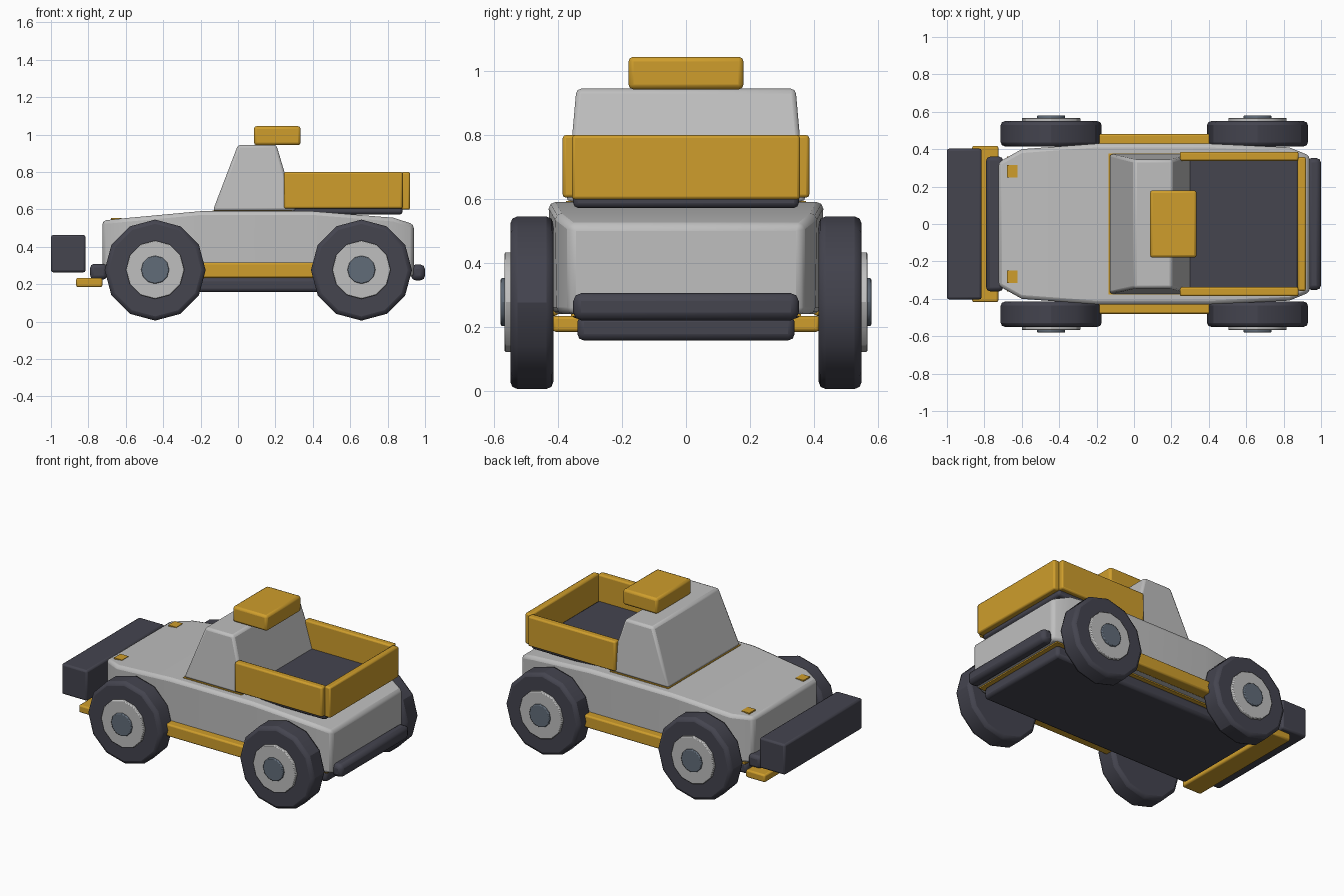
import bpy, bmesh, math
from mathutils import Matrix

if "Cube" in bpy.data.objects:
    bpy.data.objects.remove(bpy.data.objects["Cube"])


def material(name, rgb):
    m = bpy.data.materials.new(name)
    m.diffuse_color = (*rgb, 1)
    m.use_nodes = True
    m.node_tree.nodes["Principled BSDF"].inputs["Base Color"].default_value = m.diffuse_color
    return m


GREY = material("light grey paint", (0.52, 0.52, 0.52))
GOLD = material("gold paint", (0.62, 0.34, 0.025))
DARK = material("dark rubber", (0.058, 0.058, 0.078))
STEEL = material("blue steel", (0.12, 0.15, 0.19))


def finish(name, bm, mat, bevel=0.0, segments=2):
    """Turn a bmesh into a coloured object with softened edges."""
    bmesh.ops.recalc_face_normals(bm, faces=bm.faces)
    mesh = bpy.data.meshes.new(name)
    bm.to_mesh(mesh)
    bm.free()
    mesh.materials.append(mat)
    ob = bpy.data.objects.new(name, mesh)
    bpy.context.collection.objects.link(ob)
    if bevel:
        mod = ob.modifiers.new("soft edges", "BEVEL")
        mod.width, mod.segments = bevel, segments
        mod.limit_method, mod.angle_limit = "ANGLE", math.radians(30)
    return ob


def box(name, x, y, z, mat, bevel=0.01):
    bm = bmesh.new()
    bmesh.ops.create_cube(bm, size=1)
    for v in bm.verts:
        for i, (lo, hi) in enumerate((x, y, z)):
            v.co[i] = lo if v.co[i] < 0 else hi
    return finish(name, bm, mat, bevel)


def disc(name, x, y, z, radius, mat, bevel, sides=12):
    """Cylinder whose axis runs across the vehicle."""
    bm = bmesh.new()
    bmesh.ops.create_cone(bm, cap_ends=True, segments=sides, radius1=radius,
                          radius2=radius, depth=abs(y[1] - y[0]))
    bm.transform(Matrix.Translation((x, sum(y) / 2, z)) @ Matrix.Rotation(math.pi / 2, 4, "X"))
    ob = finish(name, bm, mat)
    mod = ob.modifiers.new("rim edge", "BEVEL")
    mod.width, mod.segments = bevel, 2
    mod.limit_method, mod.angle_limit = "ANGLE", math.radians(45)
    return ob


def loft(name, stations, mat, bevel):
    """Four-sided sections (x, z, half width bottom, half width top, z top)."""
    bm = bmesh.new()
    rings = [[bm.verts.new(p) for p in ((x, -b, z0), (x, b, z0), (x, t, z1), (x, -t, z1))]
             for x, z0, b, t, z1 in stations]
    for r, s in zip(rings, rings[1:]):
        for i in range(4):
            j = (i + 1) % 4
            bm.faces.new((r[i], r[j], s[j], s[i]))
    bm.faces.new(rings[0])
    bm.faces.new(rings[-1])
    return finish(name, bm, mat, bevel)


# Body tub, tapered towards both ends
loft("body", [(-0.725, 0.24, 0.33, 0.33, 0.54), (-0.60, 0.24, 0.40, 0.40, 0.553),
              (-0.20, 0.24, 0.425, 0.43, 0.59), (0.40, 0.24, 0.425, 0.43, 0.59),
              (0.83, 0.24, 0.405, 0.41, 0.555), (0.94, 0.24, 0.365, 0.365, 0.52)], GREY, 0.02)
box("underbody_trim", (-0.68, 0.90), (-0.36, 0.36), (0.232, 0.25), GOLD, 0)
box("chassis", (-0.68, 0.88), (-0.34, 0.34), (0.157, 0.235), DARK, 0.02)

# Cab
bm = bmesh.new()
bmesh.ops.create_cube(bm, size=1)
for v in bm.verts:
    top, front = v.co.z > 0, v.co.x < 0
    half = 0.343 if top else 0.375
    v.co = ((0.0 if front else 0.205) if top else (-0.135 if front else 0.31),
            math.copysign(half, v.co.y), 0.945 if top else 0.592)
finish("cab", bm, GREY, 0.015)
box("cab_base_trim", (-0.135, 0.29), (-0.376, 0.376), (0.585, 0.594), GOLD, 0)
box("roof_box", (0.085, 0.335), (-0.18, 0.18), (0.943, 1.045), GOLD, 0.015)

# Cargo bed
box("bed_floor", (0.25, 0.88), (-0.353, 0.353), (0.572, 0.625), DARK, 0.015)
box("tailgate", (0.875, 0.92), (-0.357, 0.357), (0.598, 0.80), GOLD)
for side, s in (("left", 1), ("right", -1)):
    ys = sorted((s * 0.338, s * 0.386))
    box(f"bed_wall_{side}", (0.245, 0.88), ys, (0.604, 0.80), GOLD)

# Bumpers, front ram and skid plate
box("front_ram", (-1.0, -0.815), (-0.403, 0.403), (0.263, 0.463), DARK, 0.012)
box("front_bumper", (-0.79, -0.70), (-0.36, 0.36), (0.225, 0.308), DARK, 0.02)
box("rear_bumper", (0.925, 1.0), (-0.353, 0.353), (0.22, 0.305), DARK, 0.025)
box("front_skid_plate", (-0.865, -0.725), (-0.418, 0.418), (0.184, 0.234), GOLD)

for side, s in (("left", 1), ("right", -1)):
    # Side sills and hood lamps
    box(f"sill_{side}", (-0.34, 0.56), sorted((s * 0.40, s * 0.48)), (0.234, 0.315), GOLD)
    box(f"hood_lamp_{side}", (-0.68, -0.622), sorted((s * 0.248, s * 0.315)), (0.545, 0.554), GOLD, 0)
    # Wheels
    for end, x in (("front", -0.443), ("rear", 0.66)):
        disc(f"tire_{end}_{side}", x, (s * 0.415, s * 0.55), 0.275, 0.27, DARK, 0.022)
        disc(f"hub_{end}_{side}", x, (s * 0.53, s * 0.568), 0.277, 0.156, GREY, 0.005)
        disc(f"hub_cap_{end}_{side}", x, (s * 0.55, s * 0.58), 0.277, 0.075, STEEL, 0.005)

# Smooth the small bevels, keep real edges sharp
for ob in bpy.context.scene.objects:
    ob.select_set(True)
    bpy.context.view_layer.objects.active = ob
bpy.ops.object.shade_smooth_by_angle(angle=math.radians(30))
